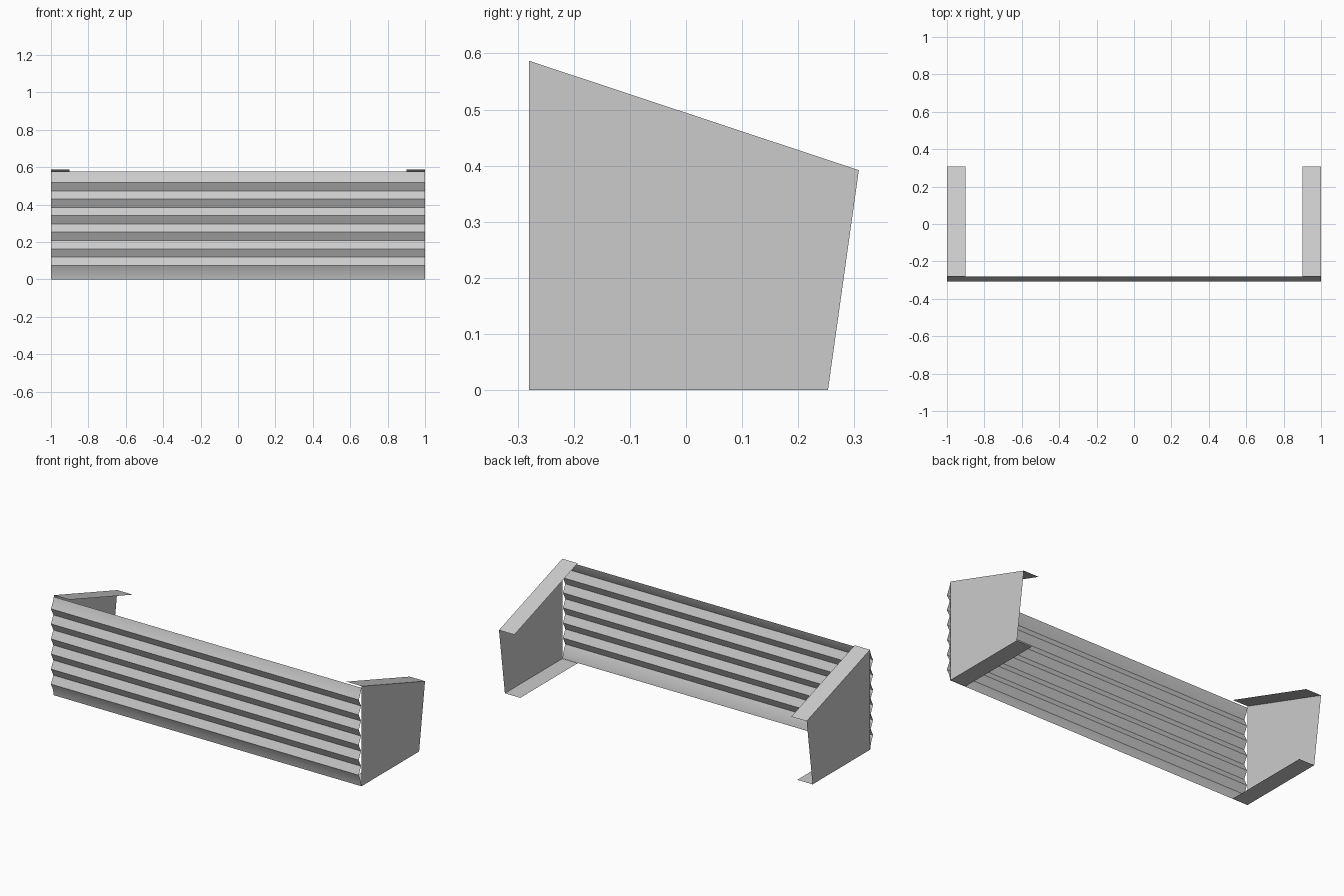
import bpy

cube = bpy.data.objects.get("Cube")
if cube:
    bpy.data.objects.remove(cube, do_unlink=True)

metal = bpy.data.materials.new("light_grey_metal")
GREY = (0.6, 0.6, 0.6, 1.0)
metal.use_nodes = True
metal.diffuse_color = GREY
metal.node_tree.nodes["Principled BSDF"].inputs["Base Color"].default_value = GREY

FRONT, PEAK = -0.28, -0.308     # side panel edge and outermost rib line
FLANGE = 0.1


def make_object(name, verts, faces):
    mesh = bpy.data.meshes.new(name)
    mesh.from_pydata(verts, [], faces)
    mesh.materials.append(metal)
    obj = bpy.data.objects.new(name, mesh)
    bpy.context.collection.objects.link(obj)
    return obj


def extrude_profile(name, profile, x0, x1):
    """Sweep an open (y, z) line along x into a thin sheet."""
    verts = [(x, y, z) for y, z in profile for x in (x0, x1)]
    faces = [(2 * i, 2 * i + 1, 2 * i + 3, 2 * i + 2) for i in range(len(profile) - 1)]
    return make_object(name, verts, faces)


# Corrugated front sheet: six ribs with gently bent top and bottom lips
first, pitch, ribs = 0.075, 0.0885, 6
profile = [(FRONT - 0.002, 0.0), (-0.289, 0.035)]
for i in range(ribs):
    z = first + i * pitch
    profile.append((PEAK, z))
    if i < ribs - 1:
        profile.append((-0.286, z + pitch / 2))
profile += [(-0.29, 0.552), (FRONT - 0.002, 0.578)]
sheet = extrude_profile("corrugated_front_sheet", profile, -1, 1)
bpy.context.view_layer.objects.active = sheet
sheet.select_set(True)
bpy.ops.object.shade_smooth_by_angle(angle=0.52)
sheet.select_set(False)

# Side panels, each with folded flanges pointing inwards
outline = [(FRONT, 0.0), (0.253, 0.0), (0.308, 0.392), (FRONT, 0.587)]
for side, name in ((1, "left"), (-1, "right")):
    inner = side * (1 - FLANGE)
    panel = [(side, y, z) for y, z in outline]
    make_object(name + "_side_panel", panel, [(0, 1, 2, 3)[::side]])
    for part, a, b in (("bottom", 1, 0), ("top", 3, 2)):
        edge = [panel[a], panel[b]]
        folded = [(inner, y, z) for _, y, z in reversed(edge)]
        make_object(f"{name}_{part}_flange", edge + folded, [(0, 1, 2, 3)[::-side]])
